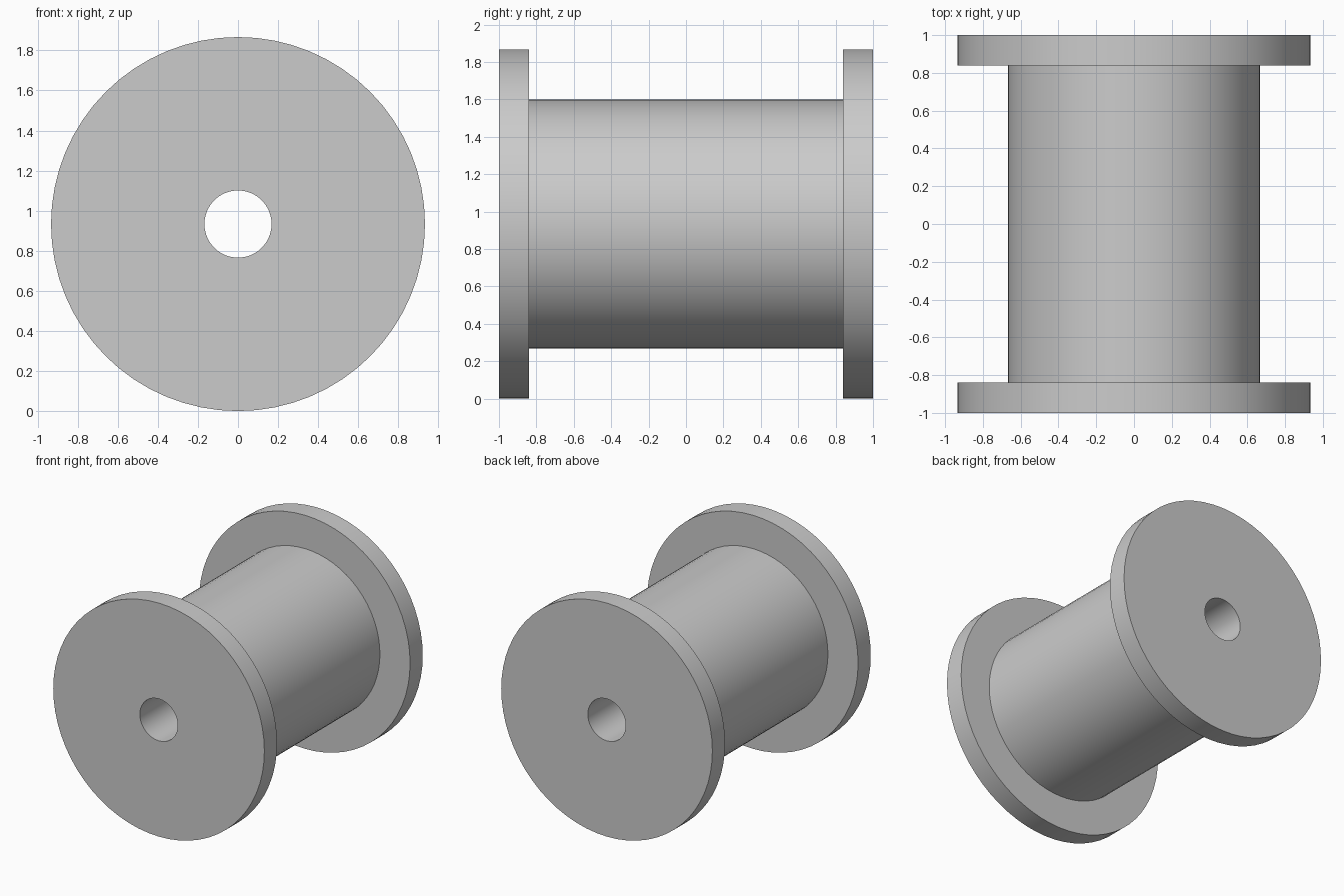
import bpy, bmesh, math

if "Cube" in bpy.data.objects:
    bpy.data.objects.remove(bpy.data.objects["Cube"])

CENTRE_Z = 0.9333
SEGMENTS = 64
FLANGE_R, CORE_R, BORE_R = 0.9333, 0.6667, 0.1675
HALF_LEN, FLANGE_IN = 1.0, 0.84

# Closed half section (radius, y): flanges, core and through bore
profile = [
    (BORE_R, -HALF_LEN), (FLANGE_R, -HALF_LEN), (FLANGE_R, -FLANGE_IN),
    (CORE_R, -FLANGE_IN), (CORE_R, FLANGE_IN),
    (FLANGE_R, FLANGE_IN), (FLANGE_R, HALF_LEN), (BORE_R, HALF_LEN),
]


def lathe(name, section, z, segments):
    """Revolve a closed section around the y axis at height z."""
    bm = bmesh.new()
    rings = []
    for i in range(segments):
        a = 2 * math.pi * i / segments
        rings.append([bm.verts.new((r * math.cos(a), y, z + r * math.sin(a)))
                      for r, y in section])
    n = len(section)
    for i in range(segments):
        a, b = rings[i], rings[(i + 1) % segments]
        for j in range(n):
            k = (j + 1) % n
            bm.faces.new((a[j], a[k], b[k], b[j]))
    bmesh.ops.recalc_face_normals(bm, faces=bm.faces)
    mesh = bpy.data.meshes.new(name)
    bm.to_mesh(mesh)
    bm.free()
    obj = bpy.data.objects.new(name, mesh)
    bpy.context.collection.objects.link(obj)
    return obj


# Spool body, smooth round walls with crisp rims
spool = lathe("spool", profile, CENTRE_Z, SEGMENTS)
bpy.context.view_layer.objects.active = spool
spool.select_set(True)
bpy.ops.object.shade_smooth_by_angle(angle=math.radians(30))
